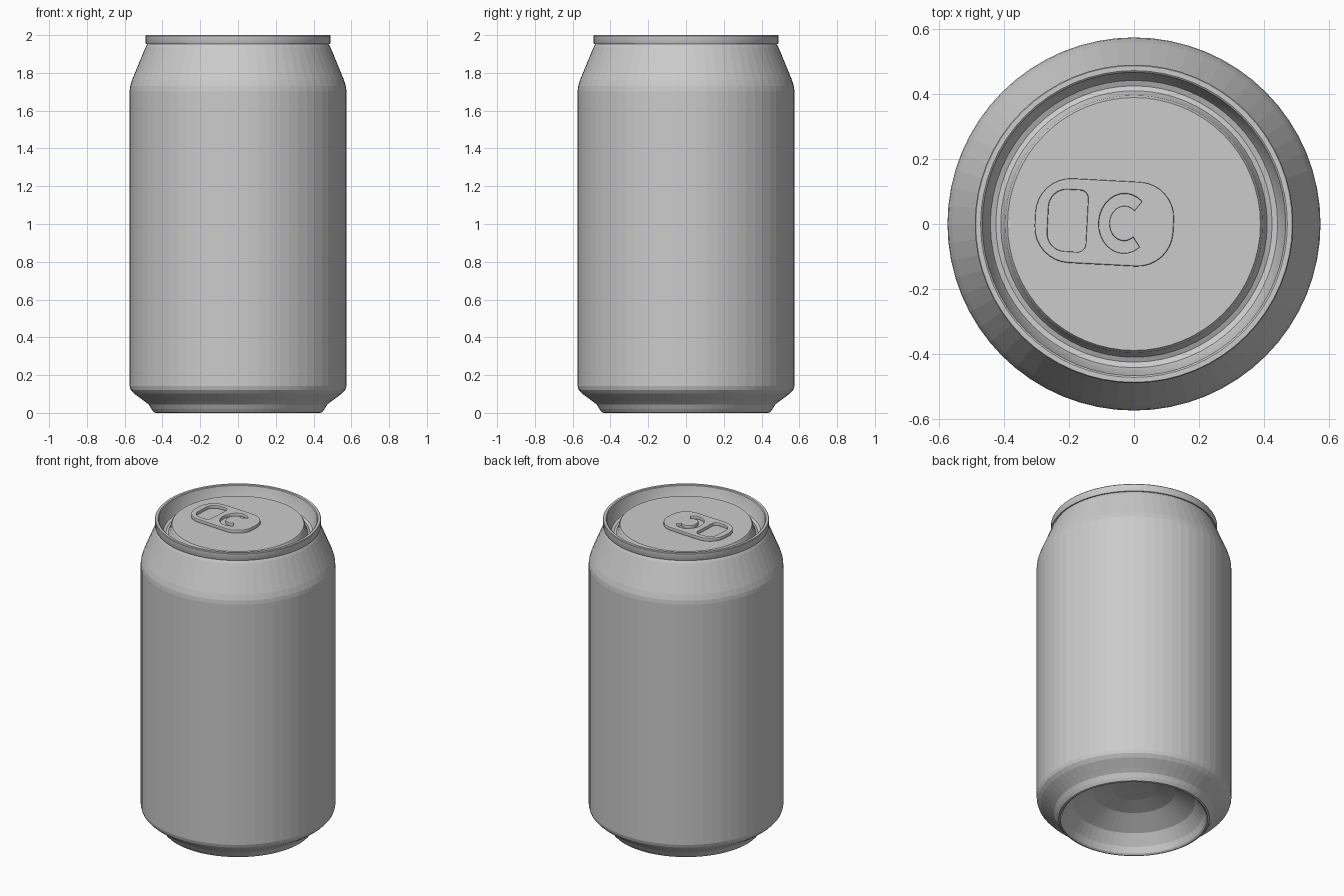
import bpy, bmesh, math
from math import pi, cos, sin, radians

if "Cube" in bpy.data.objects:
    bpy.data.objects.remove(bpy.data.objects["Cube"])

metal = bpy.data.materials.new("brushed grey metal")
metal.diffuse_color = (0.6, 0.6, 0.6, 1)
metal.use_nodes = True
metal.node_tree.nodes["Principled BSDF"].inputs["Base Color"].default_value = metal.diffuse_color


def lathe(name, profile, sides, smooth=None):
    """Revolve an (r, z) profile about z; r = 0 closes to a point."""
    bm = bmesh.new()
    rings = []
    for r, z in profile:
        if r == 0:
            rings.append([bm.verts.new((0, 0, z))] * sides)
        else:
            rings.append([bm.verts.new((r * cos(2 * pi * k / sides),
                                        r * sin(2 * pi * k / sides), z))
                          for k in range(sides)])
    for a, b in zip(rings, rings[1:]):
        for k in range(sides):
            n = (k + 1) % sides
            quad = list(dict.fromkeys((a[k], a[n], b[n], b[k])))
            bm.faces.new(quad)
    me = bpy.data.meshes.new(name)
    bm.to_mesh(me)
    bm.free()
    me.materials.append(metal)
    ob = bpy.data.objects.new(name, me)
    bpy.context.collection.objects.link(ob)
    if smooth:
        activate(ob)
        bpy.ops.object.shade_smooth_by_angle(angle=radians(smooth))
    return ob


def activate(ob):
    bpy.ops.object.select_all(action='DESELECT')
    ob.select_set(True)
    bpy.context.view_layer.objects.active = ob


def arc(cx, cy, r, a0, a1, n=8):
    return [(cx + r * cos(radians(a0 + (a1 - a0) * i / n)),
             cy + r * sin(radians(a0 + (a1 - a0) * i / n))) for i in range(n + 1)]


def rounded(x0, x1, y0, y1, rl, rr):
    """Rounded rectangle with separate left and right corner radii."""
    return (arc(x1 - rr, y1 - rr, rr, 0, 90) + arc(x0 + rl, y1 - rl, rl, 90, 180)
            + arc(x0 + rl, y0 + rl, rl, 180, 270) + arc(x1 - rr, y0 + rr, rr, 270, 360))


# Body: domed base, foot ring, straight wall and tapered neck
lathe("can_body", [
    (0, 0.21), (0.13, 0.203), (0.24, 0.178), (0.36, 0.11), (0.41, 0.045),
    (0.425, 0.008), (0.435, 0), (0.445, 0.003), (0.458, 0.02), (0.472, 0.044),
    (0.495, 0.062), (0.55, 0.102), (0.568, 0.122), (0.574, 0.142), (0.574, 1.705),
    (0.571, 1.73), (0.56, 1.765), (0.49, 1.935), (0.478, 1.955)], 64)

# Lid: rolled rim, countersunk groove and raised centre panel
lathe("can_lid", [
    (0.475, 1.952), (0.487, 1.952), (0.49, 1.957), (0.49, 1.996), (0.487, 2.0),
    (0.472, 2.0), (0.467, 1.996), (0.452, 1.93), (0.442, 1.91), (0.425, 1.903),
    (0.41, 1.91), (0.4, 1.928), (0.396, 1.955), (0.389, 1.965), (0, 1.965)], 64, 35)

# Pull tab: rounded plate with a finger hole and a curved slot round the rivet
slot = arc(0, 0, 0.085, 50, 310, 20) + arc(0, 0, 0.05, 310, 50, 20)
slot = [(x * 0.92 - 0.03, y * 1.08) for x, y in slot]
outlines = [rounded(-0.305, 0.122, -0.13, 0.13, 0.11, 0.11),
            rounded(-0.265, -0.145, -0.095, 0.095, 0.055, 0.025), slot]
cu = bpy.data.curves.new("pull_tab", 'CURVE')
cu.dimensions = '2D'
cu.fill_mode = 'BOTH'
cu.extrude = 0.008
cu.bevel_depth = 0.004
cu.bevel_resolution = 1
cu.offset = -0.004
for pts in outlines:
    sp = cu.splines.new('POLY')
    sp.points.add(len(pts) - 1)
    for p, (x, y) in zip(sp.points, pts):
        p.co = (x, y, 0, 1)
    sp.use_cyclic_u = True
cu.materials.append(metal)
tab = bpy.data.objects.new("pull_tab", cu)
bpy.context.collection.objects.link(tab)
tab.location.z = 1.973
tab.rotation_euler.z = radians(-3)
activate(tab)
bpy.ops.object.convert(target='MESH')
bpy.ops.object.shade_smooth_by_angle(angle=radians(35))
